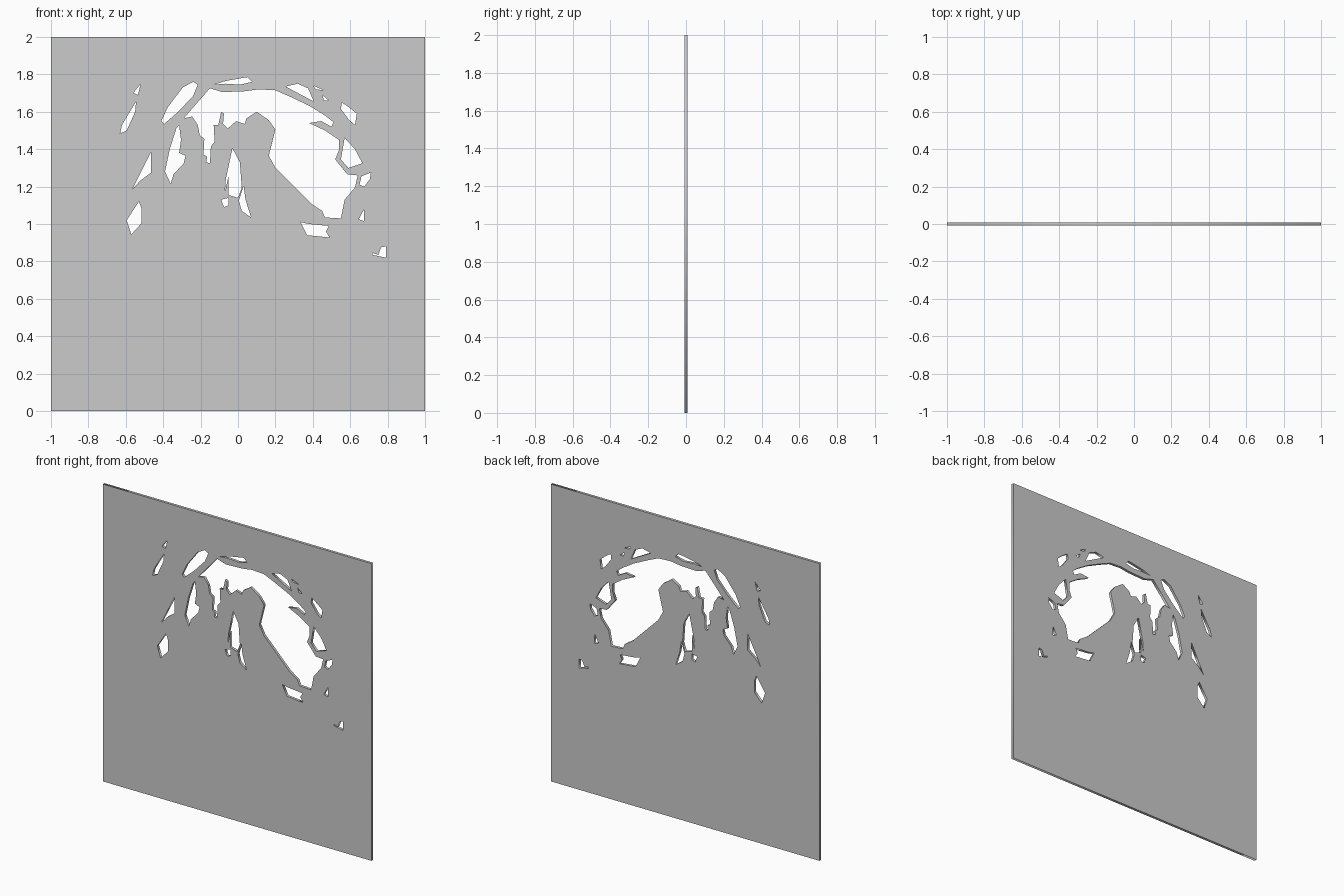
import bpy, math

HALF_THICKNESS = 0.009

# Flat filled outline; inner outlines become openings
sheet = bpy.data.curves.new("pierced_panel", 'CURVE')
sheet.dimensions = '2D'
sheet.fill_mode = 'BOTH'
sheet.extrude = HALF_THICKNESS


def outline(*pts):
    """Add a closed outline, coordinates (x, z) in hundredths of a unit."""
    s = sheet.splines.new('POLY')
    s.points.add(len(pts) - 1)
    for p, (x, z) in zip(s.points, pts):
        p.co = (x / 100, z / 100, 0, 1)
    s.use_cyclic_u = True


# square border
outline((-100, 0), (100, 0), (100, 200), (-100, 200))

# large arched opening
outline((-29, 156.5), (-15, 172.6), (-8.5, 170.5), (4, 171), (11, 172), (20, 171.5),
        (28, 168), (38.5, 163), (46.5, 158), (51, 154.5), (50, 152), (44.5, 155),
        (38, 154), (46.5, 150), (54, 145), (54, 139.5), (52, 134.5), (58.5, 126.5),
        (64, 126), (62.5, 119.5), (57, 113), (55, 103), (46.5, 103.5), (45, 107),
        (39, 111), (20, 130), (16.5, 136.5), (20, 150.5), (16.5, 155.5), (10, 160),
        (4.5, 156.5), (3.5, 153.5), (-1, 155), (-5.5, 151), (-8, 153.5), (-7.5, 159),
        (-9, 160), (-10.5, 153), (-13, 153), (-12.5, 144), (-14.5, 141.5),
        (-15, 132.5), (-17, 133), (-16.5, 136), (-18.5, 137), (-18, 145.5),
        (-20.5, 147.5), (-21.5, 153), (-24.5, 157.5))

# left slivers
outline((-56, 170), (-52, 175), (-53.5, 169), (-54.5, 169.5))
outline((-62, 153), (-54.5, 165.5), (-55, 160), (-59.5, 150), (-63, 148.5))
outline((-41, 155), (-37.5, 162.5), (-29.5, 173), (-24, 176), (-21.5, 174.5),
        (-24, 168.5), (-32, 160), (-39.5, 153.5))
outline((-39, 128), (-36.5, 140), (-33, 151), (-31.5, 153), (-30.5, 145),
        (-31.5, 138), (-28, 136.5), (-29, 132.5), (-34.5, 126.5), (-36, 121.5))
outline((-56.5, 118.5), (-46.5, 138.5), (-46.5, 127.5), (-52.5, 123))
outline((-59.5, 102), (-53, 112), (-51.5, 108), (-51.5, 100.5), (-57, 94.5))

# centre slivers
outline((-6.5, 124), (-3, 140.5), (1, 133), (2, 119.5), (0, 114), (-5, 115.5),
        (-5, 126), (-7, 117))
outline((-9, 113), (-5, 114), (-5, 110), (-7.5, 109))
outline((0.5, 112.5), (3, 120.5), (4, 113), (7, 103.5), (2, 107))

# top slivers
outline((-13, 174.5), (-6.5, 176.5), (5, 178.5), (7.5, 176), (1, 174.5), (-6.5, 175))
outline((25.5, 173.5), (32, 175), (37.5, 172.5), (40.5, 165.5), (33, 169.5))
outline((40.5, 173.8), (46, 171.5), (41.5, 172))
outline((45, 169), (48.5, 166), (46, 166))

# right slivers
outline((55.5, 165), (58.5, 163), (63.5, 159), (62.5, 153), (59.5, 155.5), (55, 161.5))
outline((57, 146), (62.5, 140), (66.5, 132.5), (59, 130), (55, 134.5))
outline((66, 125.5), (71, 127.5), (70.5, 124), (67.5, 120), (65, 121))
outline((64.5, 102.5), (67.5, 108), (67.5, 101.5))
outline((33.5, 101), (38, 100), (48.5, 99), (47, 96), (49, 92.8), (37, 94))
outline((72, 84.5), (75, 83.5), (76.5, 87.5), (79, 88), (79, 82), (72, 83.5))

# stand the panel upright and turn it into a mesh
panel = bpy.data.objects.new("pierced_panel", sheet)
bpy.context.collection.objects.link(panel)
panel.rotation_euler.x = math.pi / 2
bpy.context.view_layer.objects.active = panel
panel.select_set(True)
bpy.ops.object.convert(target='MESH')
